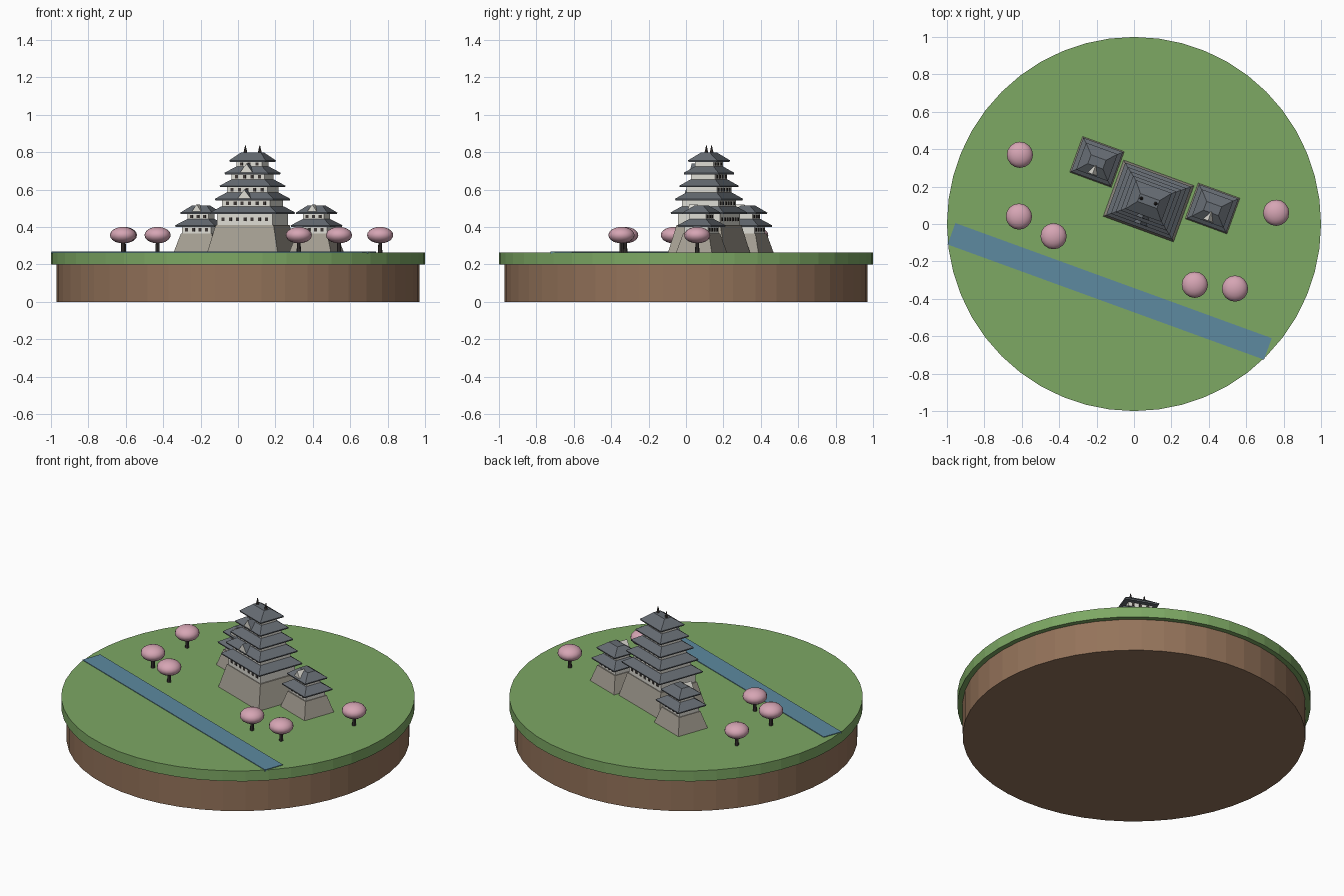
import bpy, bmesh, math
from mathutils import Matrix, Vector

if "Cube" in bpy.data.objects:
    bpy.data.objects.remove(bpy.data.objects["Cube"])


def material(name, rgb):
    lin = [((c / 255 + 0.055) / 1.055) ** 2.4 for c in rgb] + [1]
    m = bpy.data.materials.new(name)
    m.use_nodes = True
    m.diffuse_color = lin
    m.node_tree.nodes["Principled BSDF"].inputs["Base Color"].default_value = lin
    return m


GRASS = material("grass green", (125, 168, 100))
SOIL = material("soil brown", (148, 115, 90))
WATER = material("water blue", (93, 138, 160))
STONE = material("stone grey", (164, 158, 146))
PLASTER = material("plaster white", (222, 220, 212))
SLATE = material("roof slate", (102, 108, 115))
DARK = material("dark wood", (62, 56, 54))
PINK = material("blossom pink", (214, 165, 180))

TILT = Matrix.Rotation(math.radians(-20), 4, 'Z')
GROUND = 0.265


def finish(name, bm, mats, matrix=Matrix()):
    bmesh.ops.recalc_face_normals(bm, faces=bm.faces)
    me = bpy.data.meshes.new(name)
    bm.to_mesh(me)
    bm.free()
    for m in mats:
        me.materials.append(m)
    ob = bpy.data.objects.new(name, me)
    bpy.context.collection.objects.link(ob)
    ob.matrix_world = matrix
    return ob


def add_loft(bm, rings):
    """Stack rectangles (width, depth, height) into a closed solid."""
    loops = [[bm.verts.new((sx * w / 2, sy * d / 2, z))
              for sx, sy in ((-1, -1), (1, -1), (1, 1), (-1, 1))] for w, d, z in rings]
    for a, b in zip(loops, loops[1:]):
        for i in range(4):
            j = (i + 1) % 4
            bm.faces.new((a[i], a[j], b[j], b[i]))
    bm.faces.new(loops[0][::-1])
    bm.faces.new(loops[-1])


def loft(name, rings, mat, matrix):
    bm = bmesh.new()
    add_loft(bm, rings)
    return finish(name, bm, [mat], matrix)


def cone(name, r1, r2, z1, z2, mat, segments, matrix=Matrix()):
    bm = bmesh.new()
    bmesh.ops.create_cone(bm, cap_ends=True, segments=segments, radius1=r1, radius2=r2,
                          depth=z2 - z1, matrix=Matrix.Translation((0, 0, (z1 + z2) / 2)))
    return finish(name, bm, [mat], matrix)


def windows(name, count, width, depth, z, matrix):
    """Rows of thin dark plates on the front and back walls."""
    bm = bmesh.new()
    for side in (-1, 1):
        for i in range(count):
            x = ((i + 0.5) / count - 0.5) * width * 0.92
            bmesh.ops.create_cube(bm, size=1, matrix=Matrix.Translation((x, side * depth / 2, z))
                                  @ Matrix.Diagonal((0.016, 0.006, 0.018, 1)))
    finish(name, bm, [DARK], matrix)


def gable(name, width, front, back, z, height, matrix, slope_index):
    """Triangular dormer with a plaster face looking forward."""
    bm = bmesh.new()
    a, b = [[bm.verts.new(p) for p in ((-width / 2, y, z), (width / 2, y, z), (0, y, z + height))]
            for y in (front, back)]
    bm.faces.new(a)
    bm.faces.new(b[::-1])
    for i in range(3):
        j = (i + 1) % 3
        bm.faces.new((a[i], b[i], b[j], a[j])).material_index = slope_index
    finish(name, bm, [PLASTER, SLATE], matrix)


def tower(label, matrix, foot, stone_top, roofs, ridge, counts):
    """Battered stone base, then alternating walls and skirt roofs (width, depth, eave)."""
    loft(label + "_stone_base", [(*foot, GROUND), stone_top], STONE, matrix)
    floor = stone_top[2]
    for i, (w, d, eave) in enumerate(roofs):
        ww, wd = w - 0.06, d - 0.06
        loft(f"{label}_wall_{i + 1}", [(ww, wd, floor), (ww, wd, eave + 0.006)], PLASTER, matrix)
        windows(f"{label}_windows_{i + 1}", counts[i], ww, wd, (floor + eave) / 2, matrix)
        if i + 1 < len(roofs):
            nw, nd, _ = roofs[i + 1]
            top = (nw - 0.055, nd - 0.055, eave + 0.037)
        else:
            top = ridge
        loft(f"{label}_roof_{i + 1}", [(w - 0.004, d - 0.004, eave - 0.004), (w, d, eave + 0.004), top],
             SLATE, matrix)
        floor = top[2] - 0.002


# Ground and river
cone("soil_disc", 0.97, 0.97, 0, 0.2, SOIL, 48)
cone("grass_disc", 1, 1, 0.2, GROUND, GRASS, 48)
loft("river", [(1.8, 0.122, 0.258), (1.8, 0.122, 0.269)], WATER,
     Matrix.Translation((-0.13, -0.36, 0)) @ TILT)

# Main keep with five roofs
keep = Matrix.Translation((0.078, 0.123, 0)) @ TILT
keep_roofs = [(0.375 - 0.0425 * i, 0.30 - 0.034 * i, e)
              for i, e in enumerate((0.474, 0.547, 0.617, 0.686, 0.753))]
tower("keep", keep, (0.40, 0.32), (0.33, 0.25, 0.41), keep_roofs,
      (0.11, 0.045, 0.8), (7, 6, 5, 4, 3))
gable("keep_lower_gable", 0.08, -0.132, -0.07, 0.55, 0.05, keep, 1)
gable("keep_upper_gable", 0.07, -0.098, -0.04, 0.692, 0.048, keep, 1)
for side, name in ((-1, "right"), (1, "left")):
    cone(f"ridge_ornament_{name}", 0.011, 0.002, 0.795, 0.836, DARK, 6,
         keep @ Matrix.Translation((side * 0.041, 0, 0)))

# Two side towers
for label, x, y in (("right_tower", -0.198, 0.332), ("left_tower", 0.42, 0.083)):
    place = Matrix.Translation((x, y, 0)) @ TILT
    tower(label, place, (0.237, 0.203), (0.175, 0.147, 0.365),
          [(0.225, 0.193, 0.405), (0.18, 0.154, 0.473)], (0.085, 0.05, 0.515), (4, 3))
    gable(label + "_gable", 0.06, -0.07, -0.02, 0.478, 0.044, place, 0)

# Blossom trees
for i, (x, y) in enumerate(((-0.61, 0.37), (-0.615, 0.04), (-0.43, -0.065),
                            (0.325, -0.325), (0.54, -0.345), (0.76, 0.06))):
    spot = Matrix.Translation((x, y, 0))
    cone(f"tree_trunk_{i + 1}", 0.012, 0.009, GROUND - 0.005, 0.33, DARK, 8, spot)
    bm = bmesh.new()
    bmesh.ops.create_uvsphere(bm, u_segments=16, v_segments=10, radius=1, matrix=
                              Matrix.Translation((0, 0, 0.357)) @ Matrix.Diagonal((0.07, 0.07, 0.044, 1)))
    for f in bm.faces:
        f.smooth = True
    finish(f"tree_crown_{i + 1}", bm, [PINK], spot)
